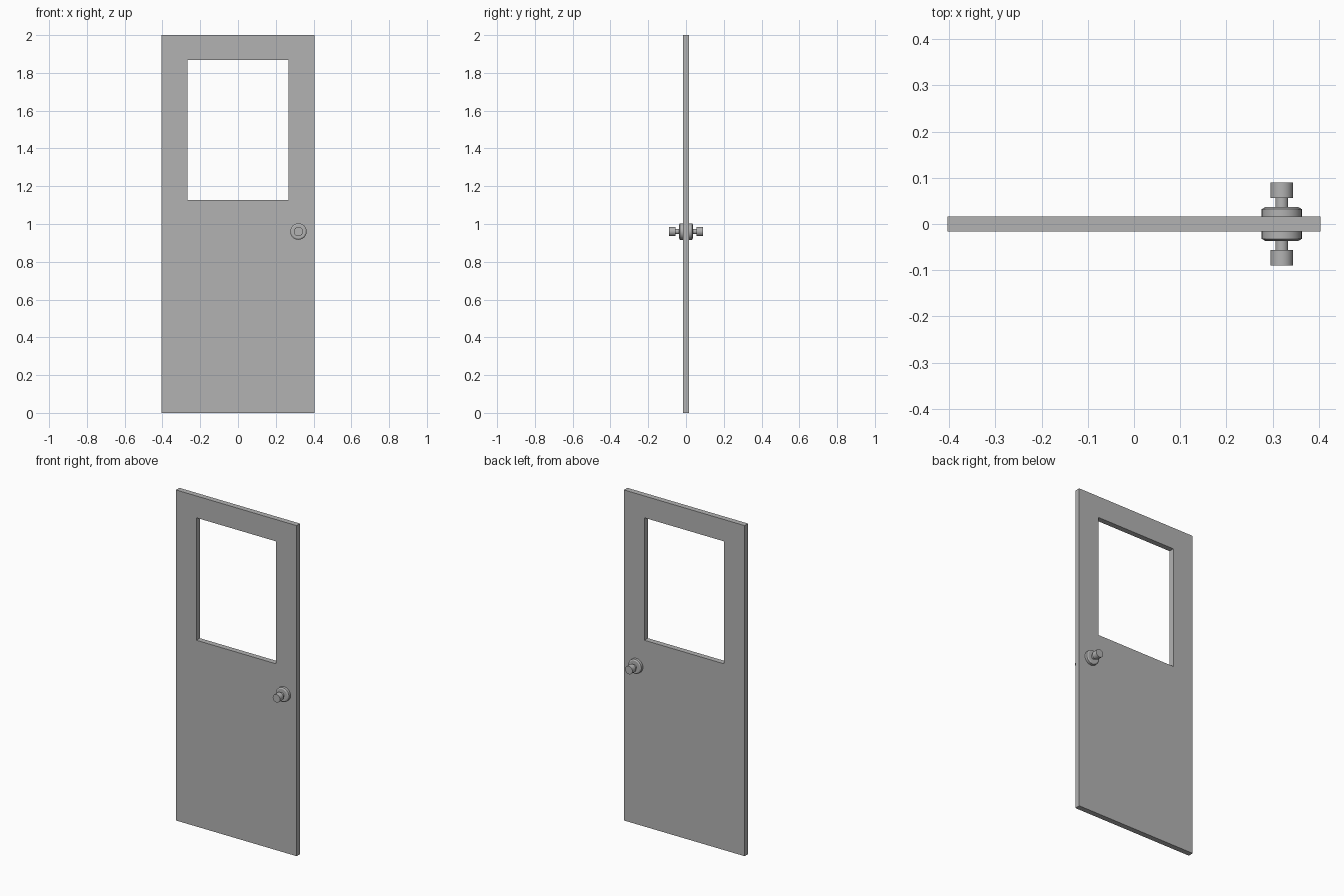
import bpy, bmesh, math
from mathutils import Matrix

cube = bpy.data.objects.get("Cube")
if cube:
    bpy.data.objects.remove(cube, do_unlink=True)

grey = bpy.data.materials.new("plain grey")
grey.use_nodes = True
grey.diffuse_color = (0.45, 0.45, 0.45, 1)
grey.node_tree.nodes["Principled BSDF"].inputs["Base Color"].default_value = grey.diffuse_color

W, H, T = 0.404, 2.0, 0.0165          # half width, height, half thickness
KNOB_X, KNOB_Z = 0.32, 0.96


def add_object(name, bm):
    bmesh.ops.recalc_face_normals(bm, faces=bm.faces[:])
    mesh = bpy.data.meshes.new(name)
    bm.to_mesh(mesh)
    bm.free()
    mesh.materials.append(grey)
    obj = bpy.data.objects.new(name, mesh)
    bpy.context.collection.objects.link(obj)
    return obj


def rectangle(bm, x, z0, z1):
    return [bm.verts.new((sx * x, -T, z)) for sx, z in ((-1, z0), (1, z0), (1, z1), (-1, z1))]


# Door panel: a rectangle with a window opening, extruded through its thickness
bm = bmesh.new()
outer = rectangle(bm, W, 0, H)
inner = rectangle(bm, 0.267, 1.127, 1.868)
for i in range(4):
    j = (i + 1) % 4
    bm.faces.new((outer[i], outer[j], inner[j], inner[i]))
new = bmesh.ops.extrude_face_region(bm, geom=bm.faces[:], use_keep_orig=True)["geom"]
bmesh.ops.translate(bm, vec=(0, 2 * T, 0), verts=[v for v in new if isinstance(v, bmesh.types.BMVert)])
add_object("door_panel", bm)


def turned_part(name, profile, side):
    """Lathe a (radius, distance) profile around the handle axis."""
    bm = bmesh.new()
    verts = [bm.verts.new((r, side * d, 0)) for r, d in profile]
    edges = [bm.edges.new(pair) for pair in zip(verts, verts[1:])]
    bmesh.ops.spin(bm, geom=verts + edges, cent=(0, 0, 0), axis=(0, 1, 0),
                   angle=math.tau, steps=32)
    bmesh.ops.remove_doubles(bm, verts=bm.verts[:], dist=0.0001)
    bmesh.ops.transform(bm, matrix=Matrix.Translation((KNOB_X, 0, KNOB_Z)), verts=bm.verts[:])
    obj = add_object(name, bm)
    bpy.ops.object.select_all(action="DESELECT")
    obj.select_set(True)
    bpy.context.view_layer.objects.active = obj
    bpy.ops.object.shade_smooth_by_angle(angle=math.radians(30))


# Handle parts on both faces of the door
for label, side in (("front", -1), ("back", 1)):
    turned_part(label + "_rose",
                [(0, T), (0.0435, T), (0.0435, 0.032), (0.036, 0.0365), (0, 0.0365)], side)
    turned_part(label + "_neck", [(0, 0.036), (0.014, 0.036), (0.014, 0.057), (0, 0.057)], side)
    turned_part(label + "_knob", [(0, 0.056), (0.0245, 0.056), (0.0245, 0.09), (0, 0.09)], side)
